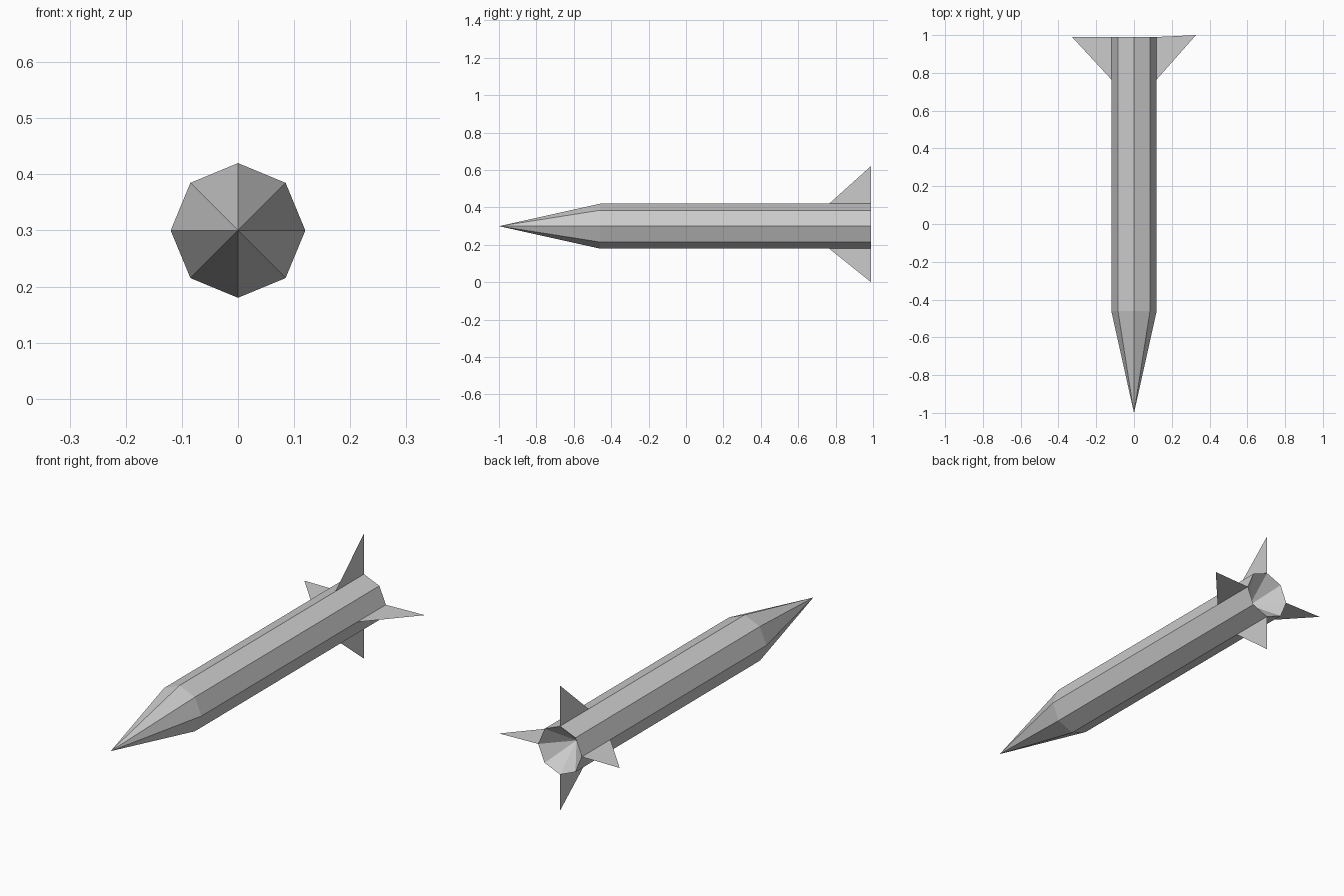
import bpy
import math
from mathutils import Vector

cube = bpy.data.objects.get("Cube")
if cube:
    bpy.data.objects.remove(cube, do_unlink=True)

SIDES = 8
RADIUS = 0.12
AXIS_Z = 0.3
NOSE_Y, SHOULDER_Y, TAIL_Y = -1.0, -0.46, 0.99
NOZZLE_DEPTH = 0.13

grey = bpy.data.materials.new("light_grey")
grey.use_nodes = True
grey.diffuse_color = (0.6, 0.6, 0.6, 1)
grey.node_tree.nodes["Principled BSDF"].inputs["Base Color"].default_value = (0.6, 0.6, 0.6, 1)


def around(angle, radius, y):
    """Point at an angle and radius about the long axis."""
    return Vector((radius * math.cos(angle), y, AXIS_Z + radius * math.sin(angle)))


def make_object(name, verts, faces):
    mesh = bpy.data.meshes.new(name)
    mesh.from_pydata(verts, [], faces)
    mesh.materials.append(grey)
    obj = bpy.data.objects.new(name, mesh)
    bpy.context.collection.objects.link(obj)
    return obj


# Body: pointed nose, straight eight-sided tube, hollow cone at the tail
angles = [math.tau * i / SIDES for i in range(SIDES)]
verts = [around(a, RADIUS, y) for y in (SHOULDER_Y, TAIL_Y) for a in angles]
nose, nozzle = len(verts), len(verts) + 1
verts += [around(0, 0, NOSE_Y), around(0, 0, TAIL_Y - NOZZLE_DEPTH)]
faces = []
for i in range(SIDES):
    j = (i + 1) % SIDES
    faces += [(nose, i, j), (i, i + SIDES, j + SIDES, j), (i + SIDES, nozzle, j + SIDES)]
make_object("body", verts, faces)

# Tail fins: four flat triangles, the left one swept slightly further back
fins = {"left_fin": (0, 0.328, 1.0), "top_fin": (1, 0.322, TAIL_Y),
        "right_fin": (2, 0.328, TAIL_Y), "bottom_fin": (3, 0.3, TAIL_Y)}
for name, (quarter, reach, tip_y) in fins.items():
    a = quarter * math.pi / 2
    corners = [around(a, RADIUS, 0.765), around(a, RADIUS, TAIL_Y), around(a, reach, tip_y)]
    make_object(name, corners, [(0, 1, 2)])
